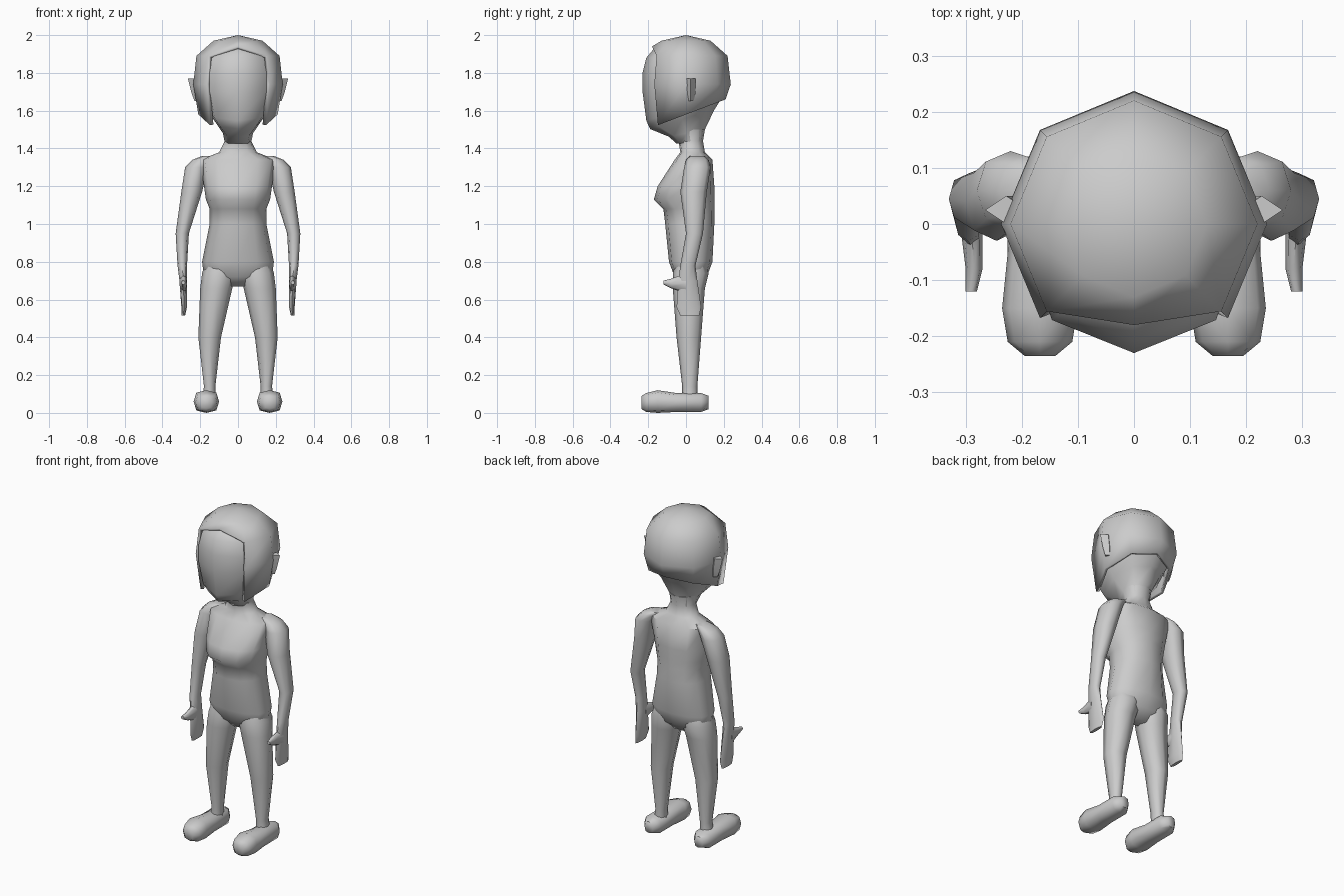
import bpy, bmesh, math

old_cube = bpy.data.objects.get("Cube")
if old_cube:
    bpy.data.objects.remove(old_cube, do_unlink=True)

grey = bpy.data.materials.new("plain_grey")
grey.use_nodes = True
grey.diffuse_color = (0.6, 0.6, 0.6, 1)
grey.node_tree.nodes["Principled BSDF"].inputs["Base Color"].default_value = grey.diffuse_color


def finish(name, bm):
    """Turn a bmesh into a smooth shaded grey object."""
    bmesh.ops.recalc_face_normals(bm, faces=bm.faces)
    mesh = bpy.data.meshes.new(name)
    bm.to_mesh(mesh)
    bm.free()
    mesh.materials.append(grey)
    part = bpy.data.objects.new(name, mesh)
    bpy.context.collection.objects.link(part)
    bpy.ops.object.select_all(action="DESELECT")
    part.select_set(True)
    bpy.context.view_layer.objects.active = part
    bpy.ops.object.shade_smooth_by_angle(angle=math.radians(60))
    return part


def squared(value, power):
    """Push a sine or cosine outwards so that an oval becomes boxier."""
    return math.copysign(abs(value) ** power, value)


def oval(start, end, unit):
    """Place a value between -1 and 1 on the span from start to end."""
    return (start + end) / 2 + unit * (end - start) / 2


def loft(name, rows, sides=8, power=0.9, mirror=1, lying=False):
    """Skin ovals given as position, two spans and an optional tilt.

    Standing parts are stacked along z, lying parts are strung along y.
    """
    bm = bmesh.new()
    rings = []
    for along, left, right, low, high, *tilt in rows:
        ring = []
        for side in range(sides):
            turn = math.tau * side / sides
            across = mirror * oval(left, right, squared(math.cos(turn), power))
            other = oval(low, high, squared(math.sin(turn), power))
            height = along + sum(tilt) * other
            point = (across, along, other) if lying else (across, other, height)
            ring.append(bm.verts.new(point))
        rings.append(ring)
    for lower, upper in zip(rings, rings[1:]):
        for side in range(sides):
            after = (side + 1) % sides
            bm.faces.new((lower[side], lower[after], upper[after], upper[side]))
    bm.faces.new(rings[0])
    bm.faces.new(rings[-1])
    return finish(name, bm)


def symmetric(rows):
    """Widen rows of height, half width, front, back into full spans."""
    return [(height, -half, half, *rest) for height, half, *rest in rows]


# Trunk from crotch to neck
loft("torso", symmetric([
    (0.67, 0.07, -0.01, 0.06),
    (0.72, 0.18, -0.06, 0.11),
    (0.8, 0.19, -0.09, 0.14),
    (1, 0.15, -0.11, 0.15),
    (1.08, 0.15, -0.12, 0.15),
    (1.13, 0.17, -0.17, 0.15),
    (1.2, 0.18, -0.15, 0.15),
    (1.34, 0.2, -0.06, 0.14),
    (1.38, 0.1, -0.03, 0.1),
    (1.44, 0.07, -0.04, 0.09),
    (1.5, 0.08, -0.06, 0.1),
]), sides=12)

# Head with jaw and the flare at the back of the neck
loft("head", symmetric([
    (1.43, 0.07, -0.05, 0.09, 0.1),
    (1.48, 0.08, -0.09, 0.1, 0.2),
    (1.56, 0.13, -0.19, 0.15, 0.3),
    (1.61, 0.17, -0.21, 0.19, 0.3),
    (1.7, 0.2, -0.23, 0.21),
    (1.8, 0.2, -0.23, 0.21),
    (1.88, 0.18, -0.21, 0.18),
    (1.94, 0.12, -0.16, 0.1),
]))

# Hair cap: an octagonal dome with a sloping rim, open over the face
bm = bmesh.new()
columns = []
for step in range(8):
    turn = math.tau * step / 8
    x, y = math.sin(turn), -math.cos(turn)
    rim = 1.58 + 0.08 * y
    levels = [(0.21, rim), (0.237, 1.74), (0.22, 1.89), (0.13, 1.97)]
    if step == 0:
        levels[2] = (0.18, 1.94)
    columns.append([bm.verts.new((x * r, y * r, z)) for r, z in levels])
crown = bm.verts.new((0, 0, 2))
for step, column in enumerate(columns):
    after = columns[(step + 1) % len(columns)]
    beside_face = columns[0] in (column, after)
    for level in range(3):
        if level == 2 or not beside_face:
            bm.faces.new((column[level], after[level], after[level + 1], column[level + 1]))
    bm.faces.new((column[-1], after[-1], crown))
bmesh.ops.delete(bm, geom=[v for v in bm.verts if not v.link_faces], context="VERTS")
shell = finish("hair", bm).modifiers.new("thickness", "SOLIDIFY")
shell.thickness = 0.02
shell.offset = -1

for mirror, word in ((1, "left"), (-1, "right")):
    loft(word + "_leg", [
        (0.08, 0.12, 0.19, -0.02, 0.06),
        (0.14, 0.12, 0.18, -0.02, 0.06),
        (0.4, 0.09, 0.21, -0.05, 0.08),
        (0.66, 0.03, 0.2, -0.07, 0.1),
        (0.74, 0.01, 0.19, -0.07, 0.12),
        (0.8, 0.02, 0.17, -0.05, 0.1),
    ], mirror=mirror)

    # Arm from fingertips up to the shoulder
    loft(word + "_arm", [
        (0.515, 0.28, 0.3, -0.03, 0.07),
        (0.56, 0.27, 0.3, -0.05, 0.08),
        (0.7, 0.27, 0.31, -0.04, 0.06),
        (0.78, 0.27, 0.32, -0.03, 0.05),
        (0.95, 0.26, 0.33, 0, 0.09),
        (1.17, 0.19, 0.3, -0.03, 0.11),
        (1.3, 0.16, 0.28, -0.01, 0.13),
        (1.34, 0.14, 0.24, 0, 0.12),
        (1.36, 0.12, 0.19, 0.02, 0.1),
    ], mirror=mirror)

    loft(word + "_thumb", [
        (-0.12, 0.28, 0.3, 0.68, 0.7),
        (-0.08, 0.27, 0.3, 0.66, 0.71),
        (0, 0.27, 0.31, 0.63, 0.74),
    ], mirror=mirror, lying=True)

    # Foot: a rounded bar, drawn in at toe and heel, highest over the toes
    foot = []
    for y, inset, rise in ((-0.235, 0.04, 0), (-0.21, 0.01, 0), (-0.15, 0, 0.01),
                           (-0.05, 0.01, 0), (0.08, 0.01, 0), (0.12, 0.04, 0)):
        foot.append((y, 0.1 + inset, 0.235 - inset, inset / 2, 0.11 + rise - inset / 2))
    loft(word + "_foot", foot, power=0.7, mirror=mirror, lying=True)

    # Ear: a small wedge, leaning outwards at the top
    loft(word + "_ear", [
        (1.65, 0.19, 0.23, 0.01, 0.04),
        (1.69, 0.19, 0.245, 0, 0.05),
        (1.77, 0.19, 0.265, 0, 0.05),
    ], sides=4, mirror=mirror)
